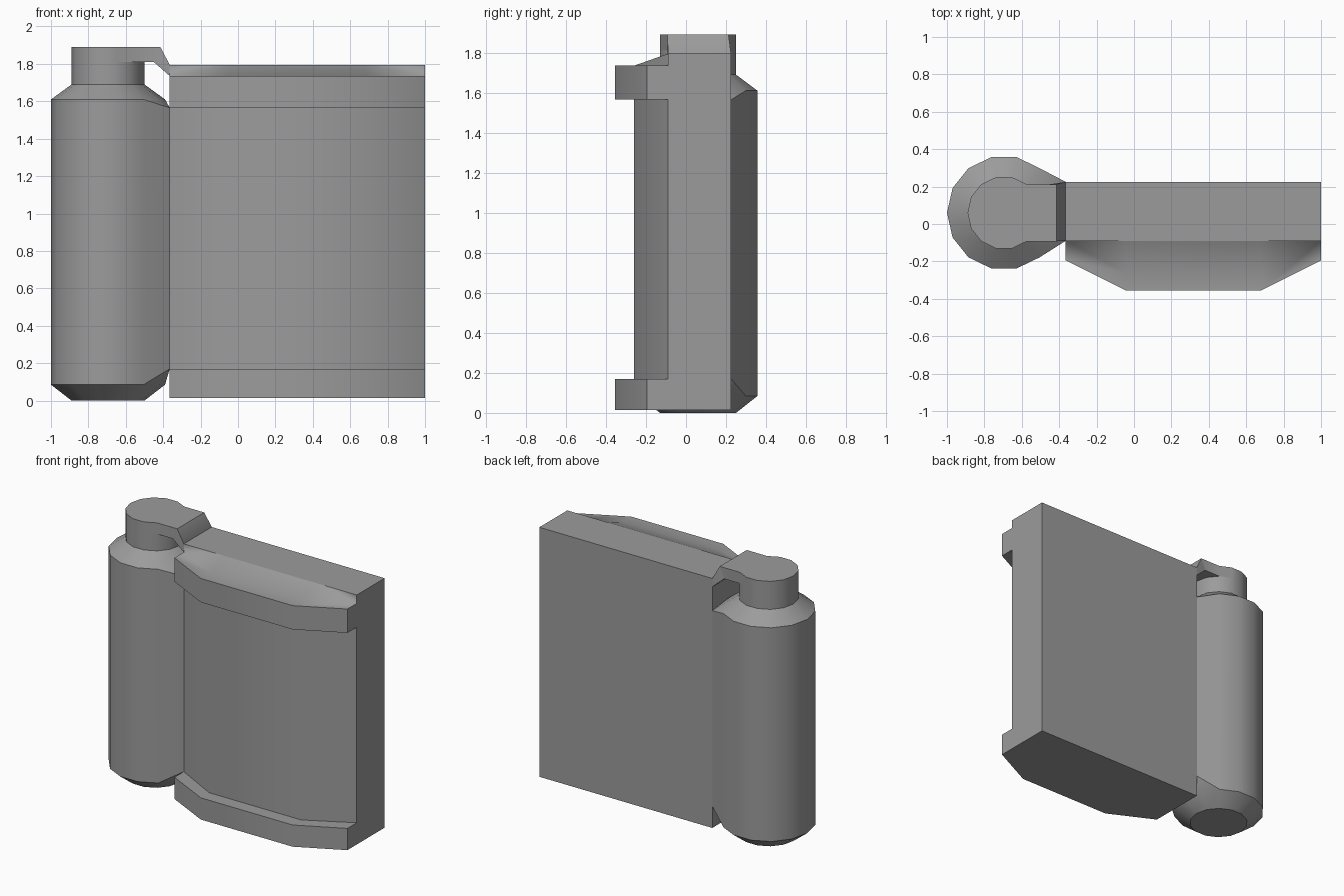
import bpy, bmesh, math

if "Cube" in bpy.data.objects:
    bpy.data.objects.remove(bpy.data.objects["Cube"])

CX, CY, N = -0.695, 0.06, 14       # pin axis and number of sides
R, NECK = 0.305, 0.195             # barrel and neck radii
X0, X1 = -0.365, 1.0               # plate ends
YF, YB = -0.09, 0.225              # plate front and back

grey = bpy.data.materials.new("dark_grey")
grey.diffuse_color = (0.33, 0.33, 0.33, 1)
grey.use_nodes = True
grey.node_tree.nodes["Principled BSDF"].inputs["Base Color"].default_value = grey.diffuse_color


def finish(name, bm, recalc=True, angle=30):
    if recalc:
        bmesh.ops.recalc_face_normals(bm, faces=bm.faces[:])
    me = bpy.data.meshes.new(name)
    bm.to_mesh(me)
    bm.free()
    me.materials.append(grey)
    ob = bpy.data.objects.new(name, me)
    bpy.context.collection.objects.link(ob)
    bpy.ops.object.select_all(action='DESELECT')
    ob.select_set(True)
    bpy.context.view_layer.objects.active = ob
    bpy.ops.object.shade_smooth_by_angle(angle=math.radians(angle))
    return ob


def circle(r, ks=range(N)):
    return [(CX + r * math.cos(2 * math.pi * k / N),
             CY + r * math.sin(2 * math.pi * k / N)) for k in ks]


def prism(name, outline, z0, z1, top=True, skip_sides=()):
    bm = bmesh.new()
    lo = [bm.verts.new((x, y, z0)) for x, y in outline]
    hi = [bm.verts.new((x, y, z1)) for x, y in outline]
    bm.faces.new(lo)
    if top:
        bm.faces.new(hi)
    for i in range(len(lo)):
        j = (i + 1) % len(lo)
        if i not in skip_sides:
            bm.faces.new((lo[i], lo[j], hi[j], hi[i]))
    return finish(name, bm)


def hull(name, points):
    bm = bmesh.new()
    for p in points:
        bm.verts.new(p)
    bmesh.ops.convex_hull(bm, input=bm.verts[:])
    bmesh.ops.dissolve_limit(bm, angle_limit=math.radians(1),
                             verts=bm.verts[:], edges=bm.edges[:])
    return finish(name, bm)


# Barrel with chamfered ends, narrow neck and a web reaching the plate
bm = bmesh.new()
profile = [(NECK, 0), (R, 0.085), (R, 1.61), (NECK, 1.69), (NECK, 1.81)]
rings = [[bm.verts.new((x, y, z)) for x, y in circle(r)] for r, z in profile]
for n, (a, b) in enumerate(zip(rings, rings[1:])):
    for i in range(N):
        j = (i + 1) % N
        if n == 1 and i in (0, 1, N - 2, N - 1):
            continue
        bm.faces.new((a[i], a[j], b[j], b[i]))
bm.faces.new(rings[0][::-1])
ends = []
for ring, z in ((rings[1], 0.17), (rings[2], 1.565)):
    pos, neg = bm.verts.new((X0, YB, z)), bm.verts.new((X0, YF, z))
    for s, c in ((1, pos), (-1, neg)):
        bm.faces.new((ring[2 * s], ring[s], c))
        bm.faces.new((ring[s], ring[0], c))
    bm.faces.new((ring[0], pos, neg))
    ends.append((pos, neg))
for k, s in ((0, 2), (1, -2)):
    bm.faces.new((rings[1][s], ends[0][k], ends[1][k], rings[2][s]))
finish("barrel", bm)

# Keyhole-shaped cap on the neck, with arm bent down to the plate
cap = circle(NECK, range(2, 13))
prism("neck_cap", cap + [(-0.415, cap[-1][1]), (-0.415, cap[0][1])], 1.81, 1.89)
hull("cap_arm",
     [(x, y, z) for x, z in ((-0.415, 1.89), (-0.415, 1.81), (-0.45, 1.81))
      for y in (cap[0][1], cap[-1][1])] +
     [(X0, y, z) for z in (1.795, 1.735) for y in (YF, YB)])

# Flat back slab (open where the bulge covers it) and bulging front
prism("plate", [(X0, YF), (X1, YF), (X1, YB), (X0, YB)], 0.015, 1.795,
      skip_sides=(0,))
bulge = [(X0, YF), (-0.045, -0.26), (0.68, -0.26), (X1, YF)]
prism("plate_bulge", bulge, 0.015, 1.735, top=False, skip_sides=(3,))

# Raised rims along the top and bottom of the plate front
rim = [(X0, -0.195), (-0.045, -0.355), (0.68, -0.355), (X1, -0.195)]
inner = (4, 5, 6)                  # sides hidden against the bulge
prism("bottom_rim", rim + bulge[::-1], 0.015, 0.17, skip_sides=inner)
prism("top_rim", rim + bulge[::-1], 1.565, 1.735, top=False, skip_sides=inner)

# Smooth shoulder blending the rim top up to the plate top
bm = bmesh.new()
o = [bm.verts.new((x, y, 1.735)) for x, y in rim]
b = [bm.verts.new((x, y, 1.735)) for x, y in bulge]
t = [bm.verts.new((x, YF, 1.795)) for x, y in bulge]
for i in range(3):
    bm.faces.new((o[i], o[i + 1], b[i + 1], b[i]))
bm.faces.new((b[0], t[1], t[0]))
bm.faces.new((b[0], b[1], t[1]))
bm.faces.new((b[1], b[2], t[2], t[1]))
bm.faces.new((b[2], b[3], t[2]))
bm.faces.new((b[3], t[3], t[2]))
finish("shoulder", bm, recalc=False, angle=180)
